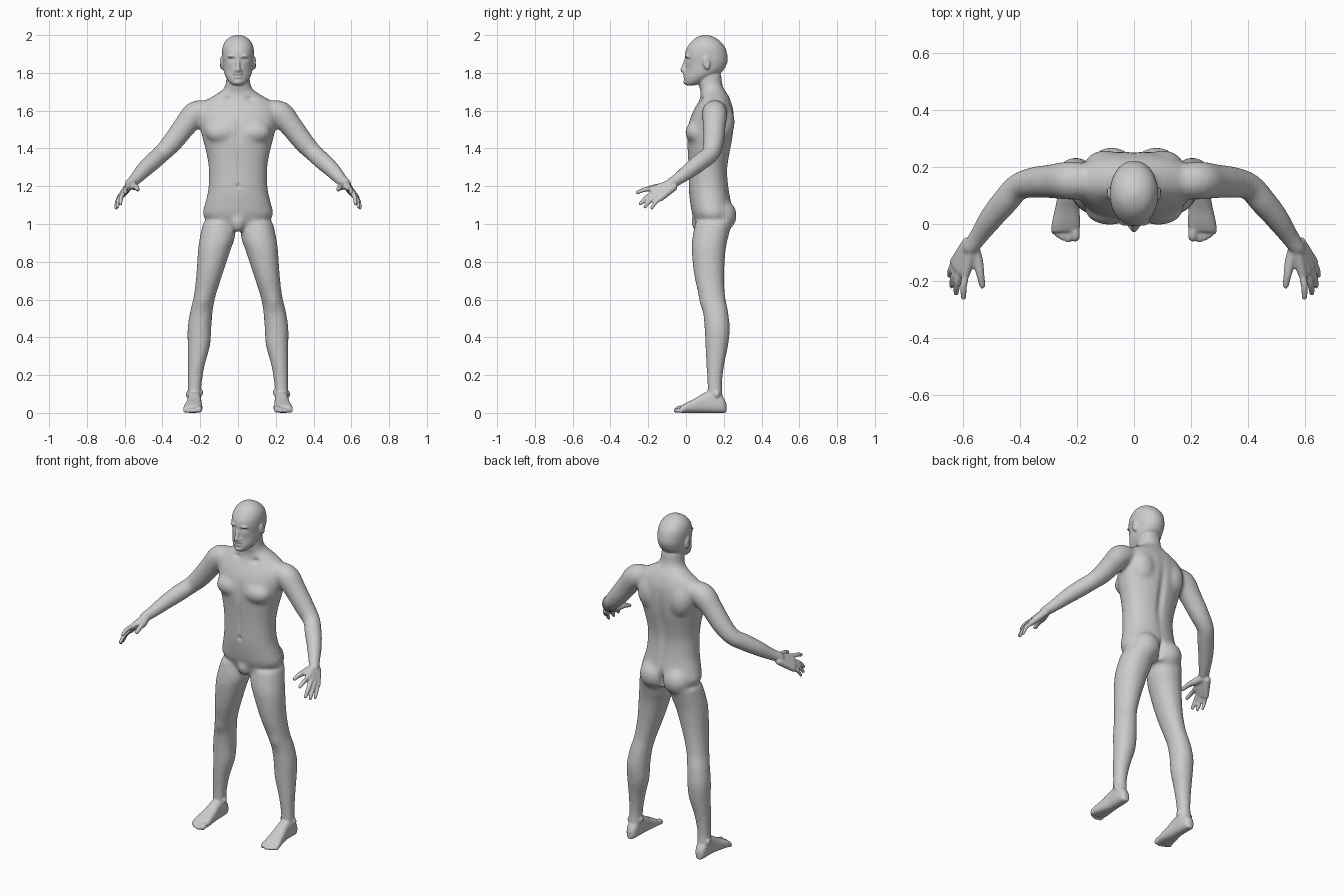
import bpy, bmesh
from math import sin, cos, pi, exp, copysign
from mathutils import Vector, Matrix


def spline(rows, k=5):
    """Catmull-Rom interpolation of rows of numbers."""
    out = []
    for i in range(len(rows) - 1):
        a, b, c, d = (rows[min(max(i + j, 0), len(rows) - 1)] for j in (-1, 0, 1, 2))
        for s in range(k):
            t = s / k
            out.append([0.5 * (2 * q + (r - p) * t + (2 * p - 5 * q + 4 * r - w) * t * t
                        + (3 * q - p - 3 * r + w) * t ** 3) for p, q, r, w in zip(a, b, c, d)])
    return out + [list(rows[-1])]


def loft(bm, sections, side=1, n=32, power=2.0):
    """Skin rings given as (centre, u, v); side=-1 mirrors in x."""
    rings = []
    for c, u, v in sections:
        ring = []
        for i in range(n):
            a = 2 * pi * i / n
            p = (c + u * copysign(abs(cos(a)) ** (2 / power), cos(a))
                 + v * copysign(abs(sin(a)) ** (2 / power), sin(a)))
            ring.append(bm.verts.new((p.x * side, p.y, p.z)))
        rings.append(ring)
    for r0, r1 in zip(rings, rings[1:]):
        for i in range(n):
            j = (i + 1) % n
            bm.faces.new((r0[i], r0[j], r1[j], r1[i]))
    bm.faces.new(rings[0])
    bm.faces.new(rings[-1])


def stack(bm, rows, side=1, power=2.2):
    """Horizontal rings: z, x min, x max, y front, y back."""
    loft(bm, [(Vector(((a + b) / 2, (f + k) / 2, z)), Vector(((b - a) / 2, 0, 0)),
               Vector((0, (k - f) / 2, 0))) for z, a, b, f, k in spline(rows)], side, 40, power)


def blob(bm, c, r, side=1, tilt=0):
    m = (Matrix.Translation((c[0] * side, c[1], c[2])) @ Matrix.Rotation(tilt, 4, 'X')
         @ Matrix.Diagonal((*r, 1)))
    bmesh.ops.create_uvsphere(bm, u_segments=24, v_segments=16, radius=1, matrix=m)


def limb(bm, path, side=1):
    """Round tube through x, y, z, radius with ball ends."""
    rows = spline(path)
    pts = [Vector(r[:3]) for r in rows]
    secs = []
    for i, p in enumerate(pts):
        t = (pts[min(i + 1, len(pts) - 1)] - pts[max(i - 1, 0)]).normalized()
        ref = Vector((0, 0, 1)) if abs(t.z) < 0.9 else Vector((0, 1, 0))
        u = t.cross(ref).normalized()
        secs.append((p, u * rows[i][3], t.cross(u) * rows[i][3]))
    loft(bm, secs, side, 20)
    for r in (path[0], path[-1]):
        blob(bm, r[:3], (r[3],) * 3, side)


def fuse(bm, name, voxel, smooth):
    """Merge all overlapping parts into one smooth skin."""
    bmesh.ops.recalc_face_normals(bm, faces=bm.faces)
    me = bpy.data.meshes.new(name)
    bm.to_mesh(me)
    bm.free()
    ob = bpy.data.objects.new(name, me)
    bpy.context.collection.objects.link(ob)
    rm = ob.modifiers.new("Remesh", 'REMESH')
    rm.mode = 'VOXEL'
    rm.voxel_size = voxel
    sm = ob.modifiers.new("Smooth", 'SMOOTH')
    sm.factor = 0.5
    sm.iterations = smooth
    dg = bpy.context.evaluated_depsgraph_get()
    new = bpy.data.meshes.new_from_object(ob.evaluated_get(dg))
    ob.modifiers.clear()
    ob.data = new
    return ob


# trunk and neck
bm = bmesh.new()
trunk = [(.985, .10, .075, .22), (1.0, .15, .055, .235), (1.05, .186, .034, .246),
         (1.10, .177, .024, .242), (1.18, .158, .015, .228), (1.28, .154, .013, .220),
         (1.36, .164, .010, .230), (1.44, .184, .006, .245), (1.50, .198, .008, .252),
         (1.56, .208, .022, .254), (1.61, .205, .045, .250), (1.65, .175, .068, .238),
         (1.68, .128, .078, .225), (1.71, .082, .076, .205), (1.74, .066, .066, .192),
         (1.80, .061, .062, .188)]
stack(bm, [(z, -w, w, f, b) for z, w, f, b in trunk])
blob(bm, (0, .068, 1.01), (.04, .04, .055))

leg = [(1.01, .012, .185, .05, .245), (.93, .016, .202, .034, .224), (.86, .040, .212, .030, .210),
       (.73, .083, .221, .043, .202), (.62, .118, .234, .068, .207), (.545, .133, .252, .088, .222),
       (.45, .141, .267, .098, .232), (.36, .147, .267, .102, .224), (.25, .176, .266, .108, .202),
       (.15, .192, .266, .113, .191), (.09, .193, .268, .113, .195), (.04, .197, .262, .12, .20)]
arm = [(.16, .15, 1.595, .06), (.225, .152, 1.583, .068), (.28, .15, 1.52, .061),
       (.35, .145, 1.43, .055), (.405, .13, 1.372, .048), (.45, .08, 1.332, .048),
       (.50, .02, 1.285, .043), (.545, -.045, 1.236, .034), (.572, -.085, 1.212, .030)]
for s in (1, -1):
    stack(bm, leg, s, 2.1)
    limb(bm, arm, s)
    blob(bm, (.078, .188, 1.045), (.085, .081, .085), s)    # buttock
    blob(bm, (.085, .052, 1.485), (.088, .056, .060), s)    # chest muscle
    blob(bm, (.10, .200, 1.54), (.075, .058, .10), s)       # shoulder blade
body = fuse(bm, "body_base", .01, 12)

# finer parts added to the trunk
bm = bmesh.new()
bm.from_mesh(body.data)
bpy.data.objects.remove(body)

# head
head = [(1.733, .024, .004, .040), (1.75, .046, -.006, .095), (1.78, .066, -.007, .150),
        (1.81, .076, -.004, .195), (1.85, .081, -.003, .217), (1.88, .084, -.007, .221),
        (1.92, .084, -.001, .213), (1.95, .077, .016, .197), (1.975, .061, .038, .172),
        (1.991, .040, .063, .145), (2.001, .012, .093, .115)]
stack(bm, [(z, -w, w, f, b) for z, w, f, b in head], 1, 2.1)
limb(bm, [(0, .004, 1.878, .010), (0, -.008, 1.845, .010), (0, -.017, 1.816, .013)])  # nose
blob(bm, (0, -.006, 1.794), (.025, .012, .007))     # upper lip
blob(bm, (0, -.004, 1.778), (.022, .012, .008))     # lower lip
blob(bm, (0, .007, 1.752), (.026, .021, .017))      # chin

fingers = [((.588, -.17, 1.187), (.597, -.264, 1.165), .0115),
           ((.605, -.165, 1.168), (.624, -.247, 1.103), .0118),
           ((.618, -.152, 1.151), (.639, -.222, 1.086), .0112),
           ((.628, -.132, 1.138), (.648, -.185, 1.080), .0100)]
foot = [(.214, .232, .014, .05), (.195, .232, .030, .085), (.15, .231, .036, .12),
        (.10, .231, .037, .108), (.05, .234, .043, .078), (0, .238, .050, .053),
        (-.028, .241, .049, .036)]
toes = [(.206, -.062, .0165), (.230, -.066, .0115), (.248, -.059, .011),
        (.265, -.050, .0105), (.280, -.036, .010)]
for s in (1, -1):
    blob(bm, (.030, .008, 1.888), (.026, .016, .008), s)            # brow
    blob(bm, (.014, -.006, 1.812), (.009, .011, .008), s)           # nostril
    blob(bm, (.086, .108, 1.852), (.012, .019, .035), s, .2)        # ear
    for i, (k, t, r) in enumerate(fingers):                         # palm and fingers
        k, t = Vector(k), Vector(t)
        w = Vector((.566, -.078, 1.216)) + Vector((.005, .004, -.007)) * i
        limb(bm, [(*w, .021), (*((w + k) / 2), .019), (*k, .0165)], s)
        mid = (k + t) / 2 + Vector((.004, -.002, .006))
        limb(bm, [(*k, r * 1.15), (*mid, r * 1.05), (*k.lerp(t, .92), r * .85)], s)
    limb(bm, [(.562, -.085, 1.207, .022), (.547, -.13, 1.198, .019),
              (.538, -.175, 1.194, .0145), (.531, -.215, 1.182, .011)], s)  # thumb
    loft(bm, [(Vector((x, y, h / 2)), Vector((w, 0, 0)), Vector((0, 0, h / 2)))
              for y, x, w, h in spline(foot)], s, 32, 2.6)          # foot
    for x, y, r in toes:                                            # toes
        limb(bm, [(x * .7 + .072, .01, r + .006, r * 1.15), (x, y * .5, r + .006, r),
                  (x, y + r, r, r)], s)
    blob(bm, (.262, .162, .098), (.014, .018, .02), s)              # ankle bones
    blob(bm, (.199, .150, .108), (.014, .018, .02), s)
body = fuse(bm, "human_body", .0055, 3)

# sculpted details: centre, falloff radii, push along y (mirrored)
dents = [((.035, .0, 1.871), (.019, .04, .011), .013),      # eye sockets
         ((.034, .0, 1.868), (.012, .04, .007), -.006),     # eyes
         ((0, -.01, 1.786), (.022, .03, .005), .004),       # mouth
         ((.05, .0, 1.81), (.018, .05, .025), .004),        # cheeks
         ((0, .26, 1.03), (.013, .07, .055), -.035),        # cleft
         ((0, .24, 1.38), (.022, .06, .17), -.012),         # spine
         ((0, .0, 1.49), (.015, .05, .06), .006),           # breastbone
         ((0, .015, 1.20), (.010, .04, .012), .008),        # navel
         ((0, .015, 1.31), (.010, .04, .08), .004),         # belly line
         ((.06, .08, 1.66), (.022, .04, .015), .010),       # collar hollows
         ((.19, .08, .585), (.03, .05, .04), -.006),        # kneecaps
         ((.093, .108, 1.853), (.02, .010, .017), 0)]       # inner ears
for v in body.data.vertices:
    x, y, z = v.co
    for c, r, push in dents:
        d = (((abs(x) - c[0]) / r[0]) ** 2 + ((y - c[1]) / r[1]) ** 2 + ((z - c[2]) / r[2]) ** 2)
        if d < 8:
            v.co.y += push * exp(-d)
            if push == 0:
                v.co.x -= copysign(.005, x) * exp(-d)
for p in body.data.polygons:
    p.use_smooth = True
